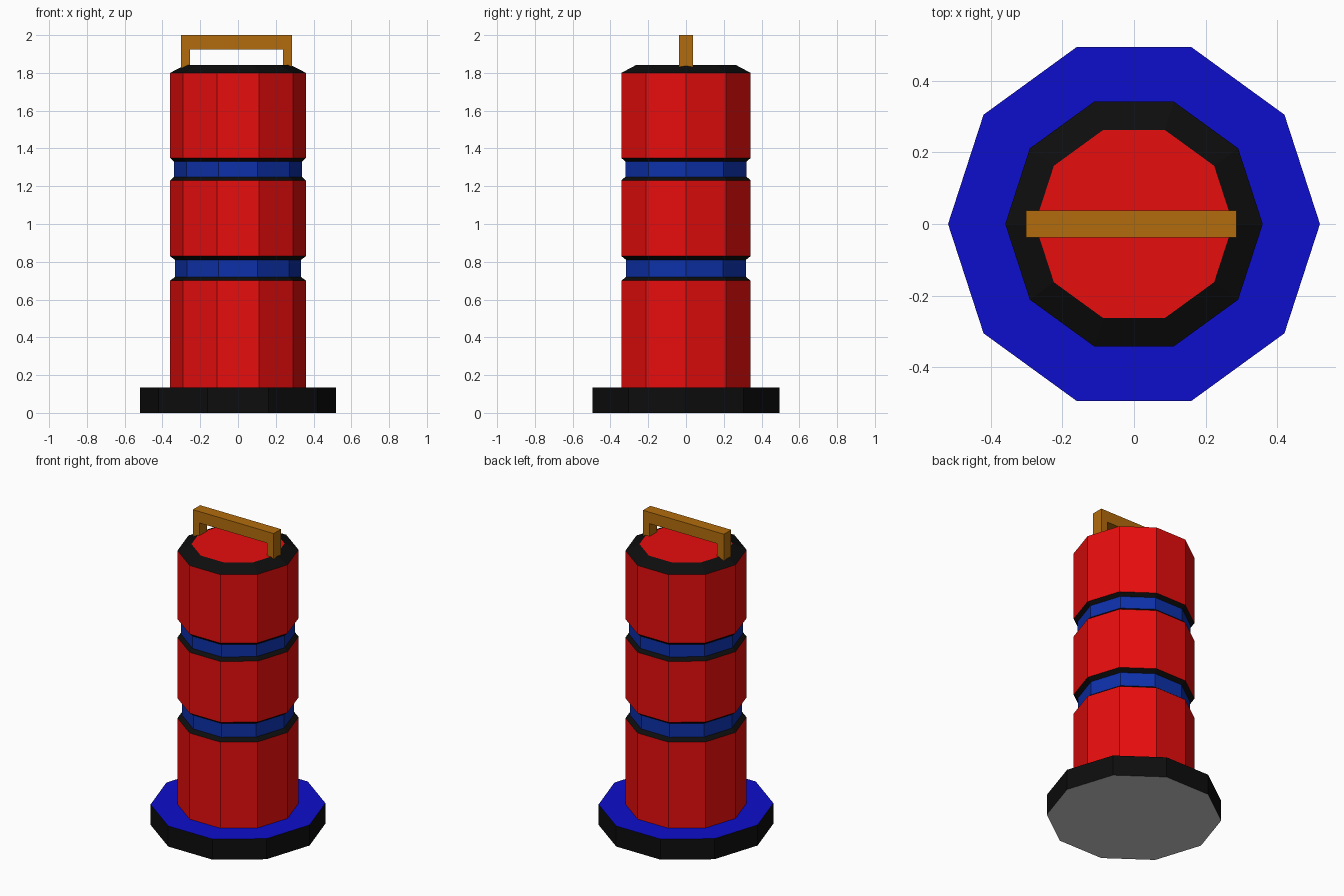
import bpy, bmesh, math

if "Cube" in bpy.data.objects:
    bpy.data.objects.remove(bpy.data.objects["Cube"])

SIDES = 10


def material(name, rgb):
    m = bpy.data.materials.new(name)
    m.diffuse_color = (*rgb, 1)
    m.use_nodes = True
    m.node_tree.nodes["Principled BSDF"].inputs["Base Color"].default_value = m.diffuse_color
    return m


RED = material("red", (0.8, 0.004, 0.004))
BLACK = material("black", (0.004, 0.004, 0.004))
BLUE = material("blue", (0.004, 0.004, 0.6))
BAND = material("band_blue", (0.004, 0.03, 0.4))
GREY = material("grey", (0.8, 0.8, 0.8))
ORANGE = material("orange", (0.45, 0.15, 0.004))


def finish(name, bm, mats):
    bmesh.ops.recalc_face_normals(bm, faces=bm.faces)
    me = bpy.data.meshes.new(name)
    bm.to_mesh(me)
    bm.free()
    for m in mats:
        me.materials.append(m)
    ob = bpy.data.objects.new(name, me)
    bpy.context.collection.objects.link(ob)


def lathe(name, start, bands, bottom, top):
    """Ten-sided stack: each band is (radius, z, material) joined to the previous ring."""
    mats = [RED, BLACK, BLUE, BAND, GREY]
    bm = bmesh.new()

    def ring(r, z):
        return [bm.verts.new((r * math.cos(i * math.tau / SIDES),
                              r * math.sin(i * math.tau / SIDES), z)) for i in range(SIDES)]

    prev = ring(*start)
    bm.faces.new(prev[::-1]).material_index = mats.index(bottom)
    for r, z, mat in bands:
        cur = ring(r, z)
        for i in range(SIDES):
            j = (i + 1) % SIDES
            bm.faces.new((prev[i], prev[j], cur[j], cur[i])).material_index = mats.index(mat)
        prev = cur
    bm.faces.new(prev).material_index = mats.index(top)
    finish(name, bm, mats)


# Wide foot: black rim, blue top, grey underside
lathe("base", (0.52, 0), [(0.52, 0.135, BLACK)], GREY, BLUE)

# Body with two recessed bands and a bevelled cap
bands = []
for z0, z1, r in ((0.70, 0.83, 0.333), (1.23, 1.35, 0.338)):
    bands += [(0.36, z0, RED), (r, z0 + 0.02, BLACK), (r, z1 - 0.02, BAND), (0.36, z1, BLACK)]
bands += [(0.36, 1.80, RED), (0.277, 1.842, BLACK)]
lathe("body", (0.36, 0.135), bands, RED, RED)

# Carry handle: U-shaped outline extruded in y
bm = bmesh.new()
outline = [(-0.302, 1.825), (-0.302, 2), (0.286, 2), (0.286, 1.825),
           (0.237, 1.825), (0.237, 1.925), (-0.253, 1.925), (-0.253, 1.825)]
face = bm.faces.new([bm.verts.new((x, -0.038, z)) for x, z in outline])
ext = bmesh.ops.extrude_face_region(bm, geom=[face])
bmesh.ops.translate(bm, vec=(0, 0.076, 0),
                    verts=[v for v in ext["geom"] if isinstance(v, bmesh.types.BMVert)])
finish("handle", bm, [ORANGE])
